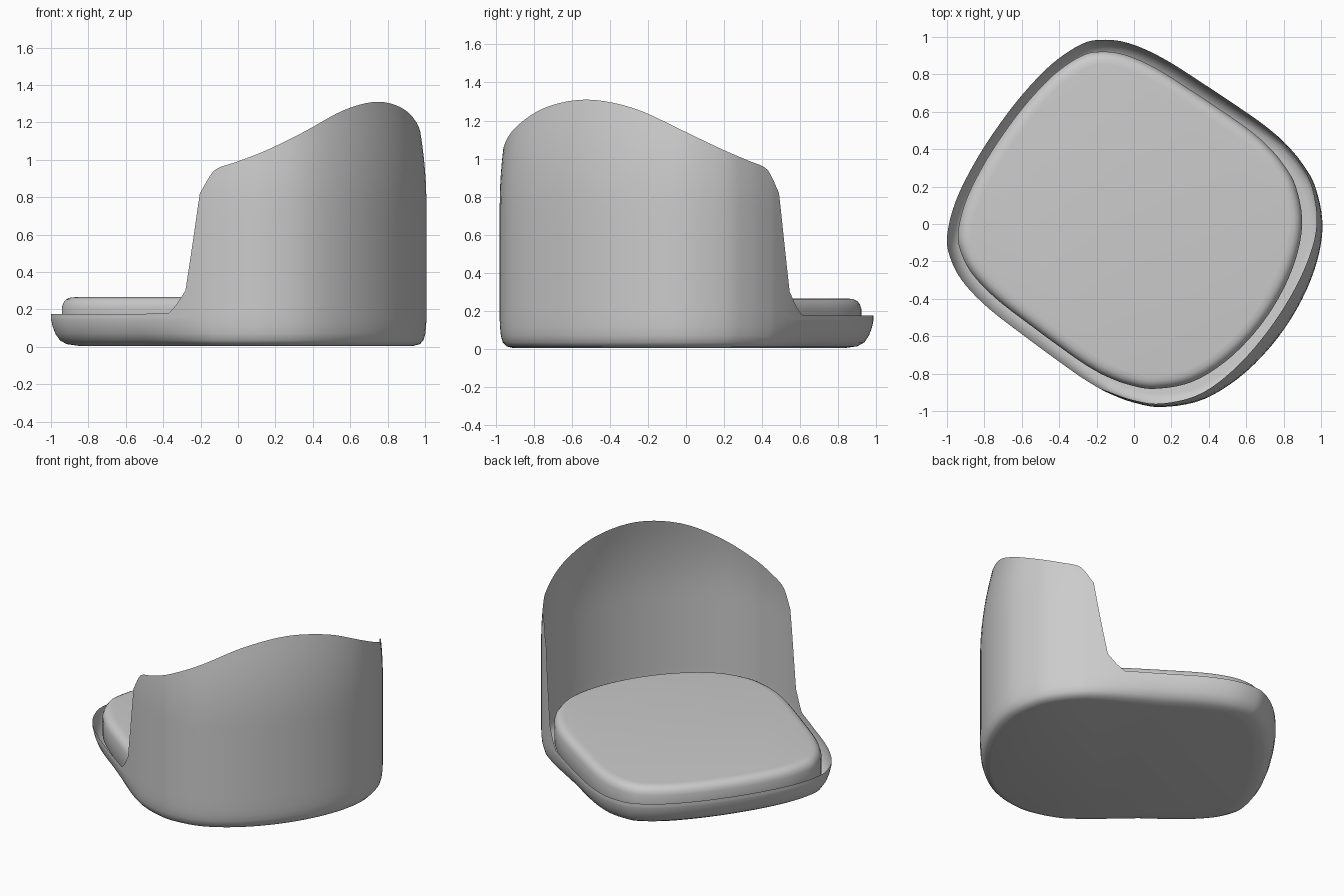
import bpy, math
from mathutils import Vector

if "Cube" in bpy.data.objects:
    bpy.data.objects.remove(bpy.data.objects["Cube"])

TURN = math.radians(-35)      # the seat opens toward back-left
STEPS = 5

# Half outline from back centre to front centre: (along, across, rim height)
HALF = [(.98, 0, 1.31), (.945, .3, 1.265), (.845, .55, 1.155), (.685, .715, 1.05),
        (.54, .785, .99), (.41, .818, .94), (.33, .828, .82), (.24, .833, .30),
        (.13, .833, .18), (-.1, .828, .175), (-.38, .815, .175), (-.58, .775, .175),
        (-.71, .705, .175), (-.785, .62, .175), (-.85, .45, .175),
        (-.885, .23, .175), (-.895, 0, .175)]


def spline(points, steps):
    """Closed Catmull-Rom curve; the steep ends of the backrest stay straight in height."""
    n, out = len(points), []
    for i in range(n):
        a, b, c, d = (points[(i + k) % n] for k in (-1, 0, 1, 2))
        for s in range(steps):
            t = s / steps
            p = .5 * (2 * b + (c - a) * t + (2 * a - 5 * b + 4 * c - d) * t * t
                      + (3 * b - a - 3 * c + d) * t ** 3)
            if max(b.x, c.x) < .45:
                p.z = b.z + (c.z - b.z) * t
            out.append(p)
    return out


def normals(pts):
    res = []
    for i in range(len(pts)):
        t = pts[(i + 1) % len(pts)] - pts[i - 1]
        res.append(Vector((t.y, -t.x, 0)).normalized())
    return res


def skin(name, rings, cap_top, angle):
    """Join rings into a smooth skin with a bottom cap and optional top cap."""
    n = len(rings[0])
    verts = [v for r in rings for v in r]
    faces = [(k * n + i, k * n + (i + 1) % n, (k + 1) * n + (i + 1) % n, (k + 1) * n + i)
             for k in range(len(rings) - 1) for i in range(n)]
    faces.append(tuple(reversed(range(n))))
    if cap_top:
        faces.append(tuple(range((len(rings) - 1) * n, len(rings) * n)))
    me = bpy.data.meshes.new(name)
    me.from_pydata(verts, [], faces)
    ob = bpy.data.objects.new(name, me)
    bpy.context.collection.objects.link(ob)
    ob.rotation_euler.z = TURN
    bpy.ops.object.select_all(action='DESELECT')
    ob.select_set(True)
    bpy.context.view_layer.objects.active = ob
    bpy.ops.object.shade_smooth_by_angle(angle=math.radians(angle))
    return ob


control = [Vector(p) for p in HALF] + [Vector((u, -v, h)) for u, v, h in HALF[-2:0:-1]]
outline = spline(control, STEPS)
norm = normals(outline)

# Thin shell: shallow dish whose rim rises into the curved backrest
rings = []
for z, front_inset, back_inset in [(.005, .15, .07), (.014, .085, .035), (.035, .048, .016),
                                   (.07, .024, .006), (.11, .009, .002), (.15, 0, 0)]:
    ring = []
    for p, nv in zip(outline, norm):
        w = min(1, max(0, (p.x + .1) / .5))
        inset = front_inset + (back_inset - front_inset) * w
        ring.append((p.x - nv.x * inset, p.y - nv.y * inset, z))
    rings.append(ring)
for k in range(1, 15):
    ring = []
    for p, nv in zip(outline, norm):
        z = .15 + (max(p.z, .175) - .15) * k / 14
        lean = .065 * (max(0, z - .75) / .56) ** 2
        ring.append((p.x - nv.x * lean, p.y - nv.y * lean, z))
    rings.append(ring)
skin("chair_shell", rings, False, 60)

# Cushion: smaller copy of the outline with rounded edges
pad = [Vector((p.x * .915 - .03, p.y * .92, 0)) for p in outline]
rings = [[(p.x - nv.x * i, p.y - nv.y * i, z) for p, nv in zip(pad, norm)]
         for z, i in [(.03, .05), (.045, .02), (.08, 0), (.21, 0), (.235, .008),
                      (.252, .022), (.262, .042), (.265, .07)]]
skin("seat_cushion", rings, True, 60)
